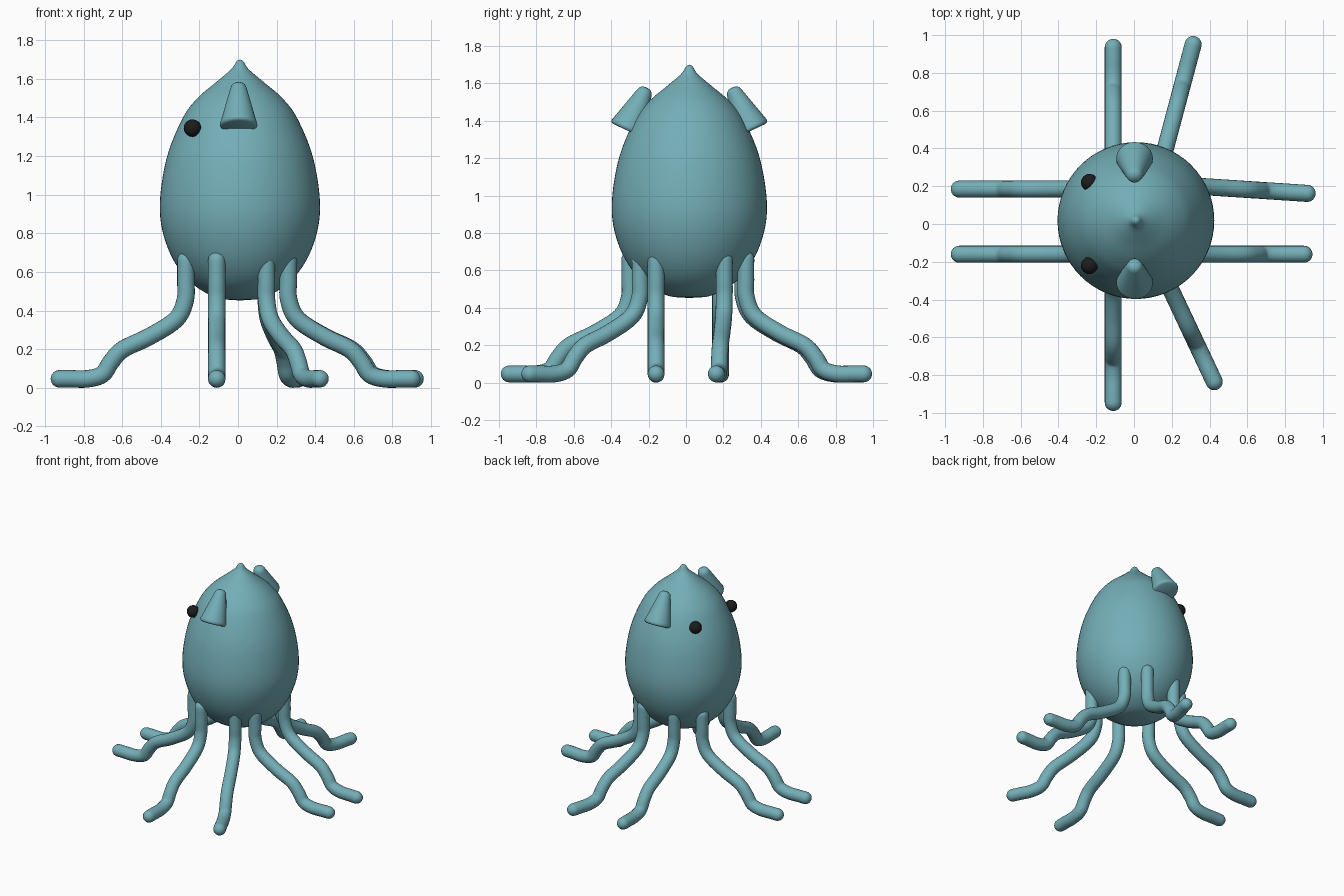
import bpy, bmesh, math
from mathutils import Vector

if "Cube" in bpy.data.objects:
    bpy.data.objects.remove(bpy.data.objects["Cube"])

def material(name, rgb):
    m = bpy.data.materials.new(name)
    m.diffuse_color = (*rgb, 1)
    m.use_nodes = True
    m.node_tree.nodes["Principled BSDF"].inputs["Base Color"].default_value = m.diffuse_color
    return m

TEAL = material("teal skin", (0.175, 0.425, 0.475))
BLACK = material("eye black", (0.012, 0.012, 0.012))
CX, CY = 0.01, 0.018          # body axis

def catmull(pts, n):
    """Smooth 2D curve through the points."""
    p = [Vector(q) for q in pts]
    p = [p[0] * 2 - p[1]] + p + [p[-1] * 2 - p[-2]]
    out = []
    for i in range(1, len(p) - 2):
        a, b, c, d = p[i - 1:i + 3]
        for k in range(n):
            t = k / n
            out.append(0.5 * (2 * b + (c - a) * t + (2 * a - 5 * b + 4 * c - d) * t * t
                              + (3 * b - a - 3 * c + d) * t ** 3))
    out.append(p[-2])
    return out

def finish(name, bm, mat):
    bmesh.ops.recalc_face_normals(bm, faces=bm.faces)
    me = bpy.data.meshes.new(name)
    bm.to_mesh(me)
    bm.free()
    me.materials.append(mat)
    for f in me.polygons:
        f.use_smooth = True
    ob = bpy.data.objects.new(name, me)
    bpy.context.collection.objects.link(ob)
    return ob

def skin(name, frames, mat, seg):
    """Rings of (centre, axis u, axis v, radius) joined into a closed skin."""
    bm = bmesh.new()
    rings = []
    for c, u, v, r in frames:
        rings.append([bm.verts.new(c + r * (u * math.cos(a) + v * math.sin(a)))
                      for a in (2 * math.pi * i / seg for i in range(seg))])
    for a, b in zip(rings, rings[1:]):
        for i in range(seg):
            j = (i + 1) % seg
            bm.faces.new((a[i], a[j], b[j], b[i]))
    bm.faces.new(rings[0])
    bm.faces.new(rings[-1])
    return finish(name, bm, mat)

X, Y, Z = Vector((1, 0, 0)), Vector((0, 1, 0)), Vector((0, 0, 1))

# Body: egg with a small pointed tip
prof = [(0.001, 0.452), (0.13, 0.47), (0.27, 0.56), (0.37, 0.715), (0.415, 0.92),
        (0.382, 1.18), (0.30, 1.39), (0.22, 1.50), (0.115, 1.59), (0.045, 1.65),
        (0.018, 1.69), (0.001, 1.70)]
skin("body", [(Vector((CX, CY, q.y)), X, Y, max(q.x, 0.001)) for q in catmull(prof, 6)], TEAL, 64)

# Tentacles: down from the body, out in an S-bend, flat on the ground
R = 0.045
path = [(0, 0.66), (0, 0.55), (0.003, 0.455), (0.05, 0.355), (0.19, 0.265), (0.325, 0.20),
        (0.387, 0.135), (0.432, 0.07), (0.51, 0.047), (0.60, 0.047), (0.655, 0.047)]

def tentacle(name, root, end):
    root, end = Vector((*root, 0)), Vector((*end, 0))
    d = (end - root).normalized()
    k = (end - root).length / 0.655
    pts = [root + d * (q.x * k) + Z * q.y for q in catmull(path, 5)]
    side = d.cross(Z)
    tang = [(pts[min(i + 1, len(pts) - 1)] - pts[max(i - 1, 0)]).normalized()
            for i in range(len(pts))]
    frames = [(p, side, side.cross(t), R) for p, t in zip(pts, tang)]
    cap = [math.radians(a) for a in (15, 30, 45, 60, 75, 88)]
    first, last = frames[0], frames[-1]
    head = [(first[0] - tang[0] * R * math.sin(a), first[1], first[2], R * math.cos(a))
            for a in reversed(cap)]
    tail = [(last[0] + tang[-1] * R * math.sin(a), last[1], last[2], R * math.cos(a))
            for a in cap]
    skin(name, head + frames + tail, TEAL, 20)

for name, root, end in [
        ("tentacle_left_back", (-0.27, 0.185), (-0.925, 0.185)),
        ("tentacle_left_front", (-0.27, -0.16), (-0.925, -0.16)),
        ("tentacle_right_back", (0.26, 0.205), (0.917, 0.162)),
        ("tentacle_right_front", (0.26, -0.16), (0.90, -0.16)),
        ("tentacle_back_left", (-0.11, 0.305), (-0.11, 0.935)),
        ("tentacle_back_right", (0.145, 0.32), (0.313, 0.95)),
        ("tentacle_front_left", (-0.11, -0.30), (-0.11, -0.945)),
        ("tentacle_front_right", (0.147, -0.245), (0.425, -0.835))]:
    tentacle(name, root, end)

# Fins: tilted tapered cones with rounded rims
fin_prof = [(0.001, 0), (0.022, 0.003), (0.036, 0.014), (0.043, 0.032), (0.093, 0.222),
            (0.097, 0.236), (0.092, 0.247), (0.08, 0.252), (0.001, 0.252)]
for name, s in (("fin_front", -1), ("fin_back", 1)):
    tilt = math.radians(25)
    down = Vector((0, s * math.sin(tilt), -math.cos(tilt)))
    top = Vector((0.003, CY + s * 0.228, 1.578))
    skin(name, [(top + down * t, X, X.cross(down), r) for r, t in fin_prof], TEAL, 32)

# Eyes
for name, y in (("eye_front", -0.22), ("eye_back", 0.22)):
    bm = bmesh.new()
    bmesh.ops.create_uvsphere(bm, u_segments=24, v_segments=14, radius=0.045)
    bmesh.ops.translate(bm, verts=bm.verts, vec=(-0.236, y, 1.345))
    finish(name, bm, BLACK)

# Keep the fin rims crisp
for ob in bpy.data.objects:
    ob.select_set(ob.name.startswith("fin"))
    if ob.name.startswith("fin"):
        bpy.context.view_layer.objects.active = ob
bpy.ops.object.shade_smooth_by_angle(angle=math.radians(50))
